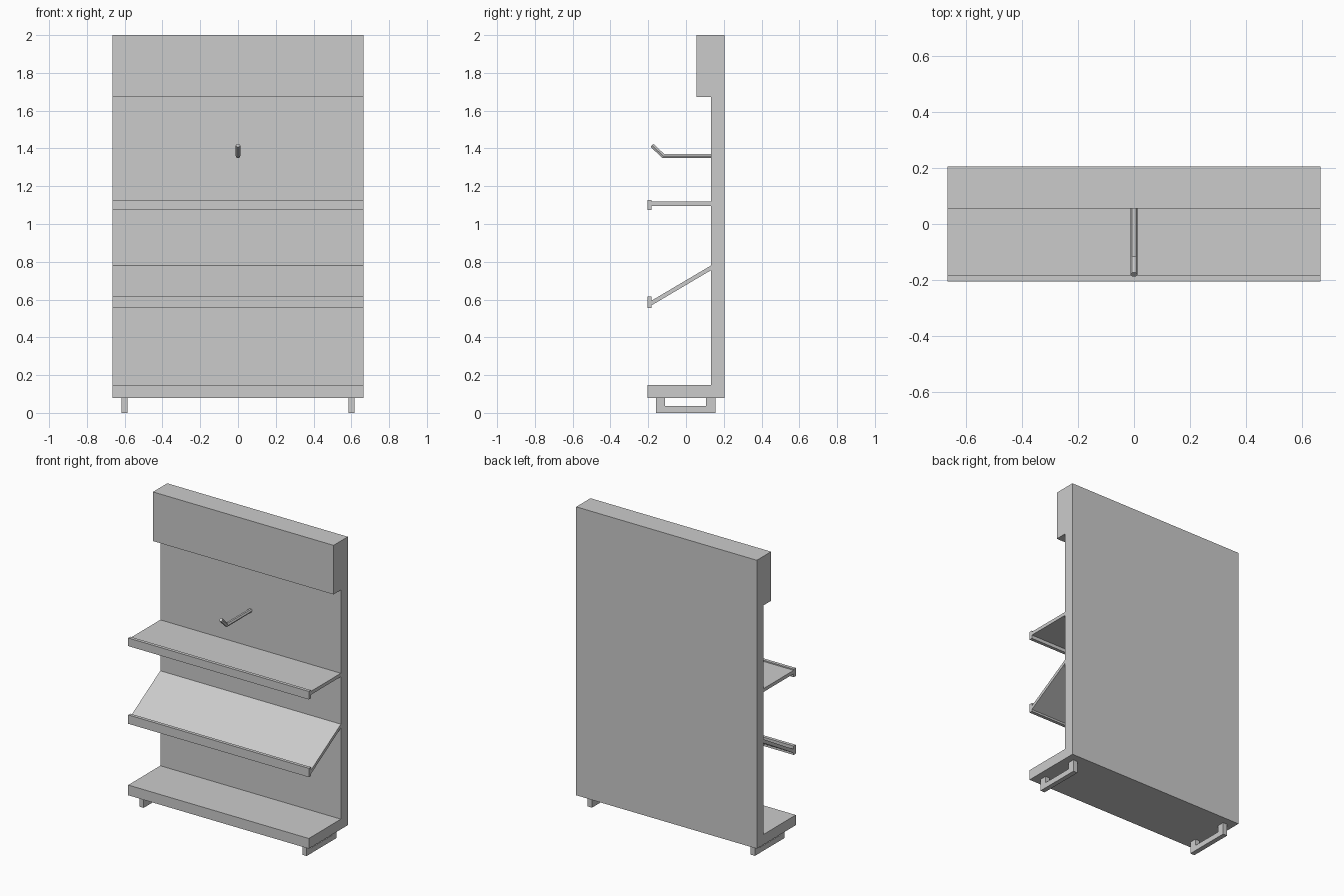
import bpy
import bmesh
from math import cos, sin, pi
from mathutils import Vector

default = bpy.data.objects.get("Cube")
if default:
    bpy.data.objects.remove(default, do_unlink=True)

GREY = (0.6, 0.6, 0.6, 1.0)
grey = bpy.data.materials.new("light_grey")
grey.use_nodes = True
grey.diffuse_color = GREY
grey.node_tree.nodes["Principled BSDF"].inputs["Base Color"].default_value = GREY

HALF = 0.665      # half width of the stand
BACK = 0.205      # rear face
PANEL = 0.132     # front face of the back panel
FRONT = -0.205    # front edge of the shelves


def finish(bm, name):
    bmesh.ops.recalc_face_normals(bm, faces=bm.faces)
    mesh = bpy.data.meshes.new(name)
    bm.to_mesh(mesh)
    bm.free()
    mesh.materials.append(grey)
    obj = bpy.data.objects.new(name, mesh)
    bpy.context.collection.objects.link(obj)
    return obj


def extrude_profile(name, profile, x0=-HALF, x1=HALF):
    """Sweep a closed (y, z) side profile from x0 to x1."""
    bm = bmesh.new()
    face = bm.faces.new([bm.verts.new((x0, y, z)) for y, z in profile])
    swept = bmesh.ops.extrude_face_region(bm, geom=[face])["geom"]
    verts = [v for v in swept if isinstance(v, bmesh.types.BMVert)]
    bmesh.ops.translate(bm, verts=verts, vec=(x1 - x0, 0, 0))
    return finish(bm, name)


def shelf(name, lip_low, lip_high, front_z, back_z, thick):
    """Board running back to the panel, with a price lip along its front."""
    inner = FRONT + 0.022
    extrude_profile(name, [
        (FRONT, lip_low), (inner, lip_low), (inner, front_z - thick),
        (PANEL, back_z - thick), (PANEL, back_z), (inner, front_z),
        (inner, lip_high), (FRONT, lip_high)])


def rod(name, path, radius, sides=6):
    """Faceted rod along a path in the x = 0 plane, with mitred bends."""
    bm = bmesh.new()
    pts = [Vector((0, y, z)) for y, z in path]
    side = Vector((1, 0, 0))
    rings = []
    for i, p in enumerate(pts):
        into = (p - pts[max(i - 1, 0)]).normalized()
        out = (pts[min(i + 1, len(pts) - 1)] - p).normalized()
        tangent = (into + out).normalized()
        mitre = 1 / tangent.dot(out if out.length else into)
        up = tangent.cross(side) * mitre
        rings.append([bm.verts.new(p + radius * (side * cos(2 * pi * k / sides)
                                                 + up * sin(2 * pi * k / sides)))
                      for k in range(sides)])
    for a, b in zip(rings, rings[1:]):
        for k in range(sides):
            n = (k + 1) % sides
            bm.faces.new((a[k], a[n], b[n], b[k]))
    bm.faces.new(rings[0])
    bm.faces.new(rings[-1])
    return finish(bm, name)


# Back panel, header box and base plinth in one side profile
extrude_profile("display_body", [
    (FRONT, 0.08), (BACK, 0.08), (BACK, 2.0), (0.055, 2.0),
    (0.055, 1.673), (PANEL, 1.673), (PANEL, 0.148), (FRONT, 0.148)])

# Level shelf and sloping shelf
shelf("flat_shelf", 1.073, 1.127, 1.119, 1.119, 0.023)
shelf("sloped_shelf", 0.556, 0.615, 0.594, 0.78, 0.025)

# Hanging hook with upturned tip
rod("product_hook", [(PANEL, 1.36), (-0.12, 1.36), (-0.18, 1.416)], 0.0125)

# U-shaped feet
foot = [(-0.158, 0), (0.155, 0), (0.155, 0.08), (0.107, 0.08),
        (0.107, 0.036), (-0.11, 0.036), (-0.11, 0.08), (-0.158, 0.08)]
for label, x in (("right_foot", -0.6), ("left_foot", 0.6)):
    extrude_profile(label, foot, x - 0.016, x + 0.016)
